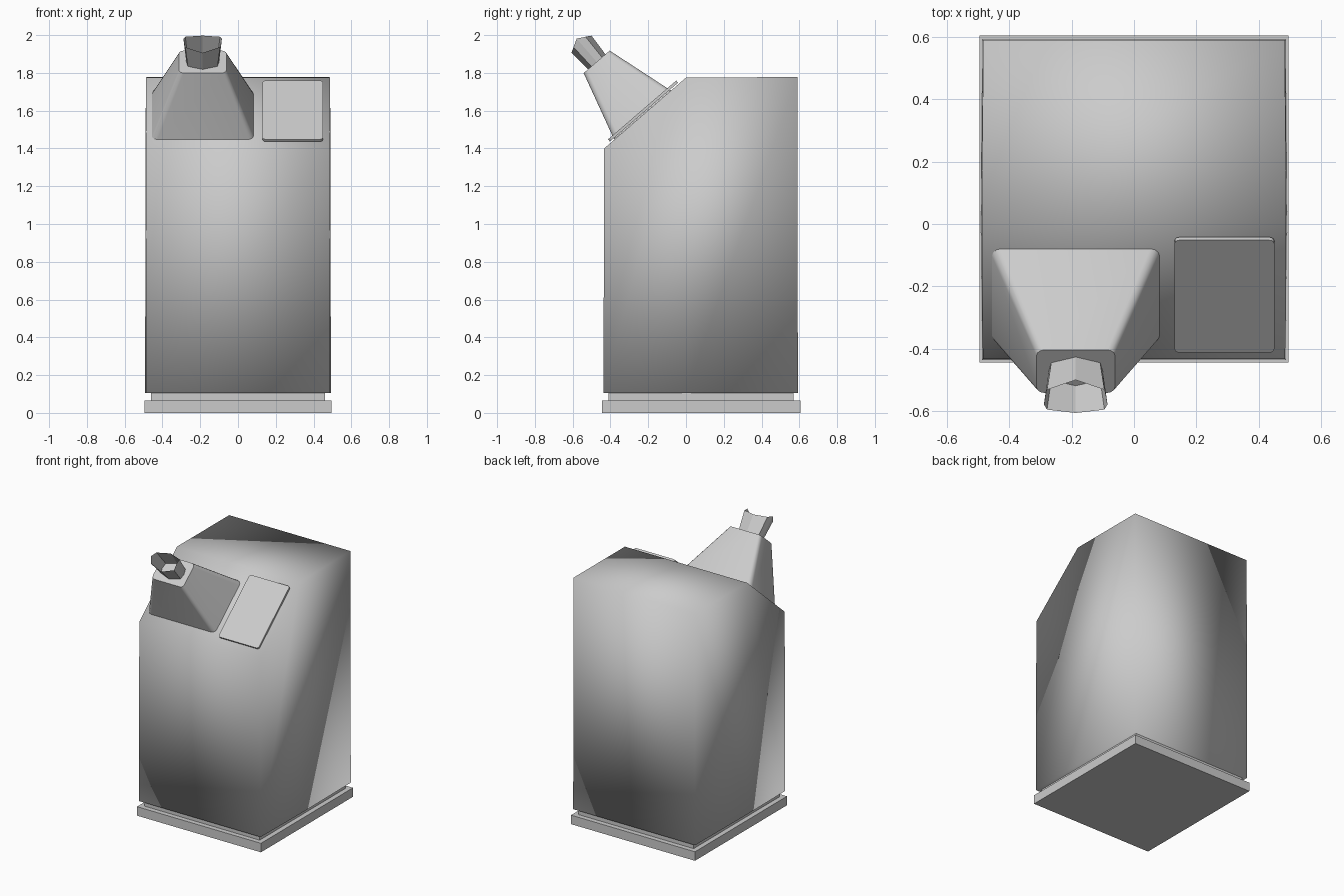
import bpy, bmesh, math
from mathutils import Matrix, Vector

if "Cube" in bpy.data.objects:
    bpy.data.objects.remove(bpy.data.objects["Cube"])

TILT = math.atan2(0.375, 0.435)          # slope of the front shoulder


def make(name, verts, faces, smooth=None):
    me = bpy.data.meshes.new(name)
    me.from_pydata([tuple(v) for v in verts], [], faces)
    bm = bmesh.new()
    bm.from_mesh(me)
    bmesh.ops.recalc_face_normals(bm, faces=bm.faces)
    bm.to_mesh(me)
    bm.free()
    ob = bpy.data.objects.new(name, me)
    bpy.context.collection.objects.link(ob)
    if smooth == "all":
        me.shade_smooth()
    elif smooth:
        bpy.ops.object.select_all(action='DESELECT')
        ob.select_set(True)
        bpy.context.view_layer.objects.active = ob
        bpy.ops.object.shade_smooth_by_angle(angle=math.radians(smooth))
    return ob


def loft(name, lower, upper, caps=(True, True), smooth=None, frame=Matrix()):
    n = len(lower)
    faces = [(i, (i + 1) % n, n + (i + 1) % n, n + i) for i in range(n)]
    if caps[0]:
        faces.append(tuple(reversed(range(n))))
    if caps[1]:
        faces.append(tuple(range(n, 2 * n)))
    return make(name, [frame @ Vector(p) for p in lower + upper], faces, smooth)


def rounded_rect(w, h, r, z, seg=3):
    pts = []
    for k, (sx, sy) in enumerate([(1, 1), (-1, 1), (-1, -1), (1, -1)]):
        for i in range(seg + 1):
            a = math.pi / 2 * (k + i / seg)
            pts.append((sx * (w / 2 - r) + r * math.cos(a),
                        sy * (h / 2 - r) + r * math.sin(a), z))
    return pts


def box(name, hx, y0, y1, z0, z1):
    ring = [(-hx, y0), (hx, y0), (hx, y1), (-hx, y1)]
    return loft(name, [(x, y, z0) for x, y in ring], [(x, y, z1) for x, y in ring])


def slope_frame(x, y):
    # local x = across, y = up the shoulder, z = out of the shoulder
    z = 1.775 + y * math.tan(TILT)
    return Matrix.Translation((x, y, z)) @ Matrix.Rotation(TILT, 4, 'X')


# Stepped base
box("base_slab", 0.495, -0.445, 0.605, 0, 0.065)
box("base_plinth", 0.46, -0.41, 0.57, 0.065, 0.106)

# Body with sloped shoulder, slightly bulged sides (y, z, half width)
prof = [(-0.437, 0.105, 0.487), (-0.433, 1.40, 0.485), (0, 1.775, 0.488),
        (0.59, 1.778, 0.484), (0.592, 0.105, 0.487), (0, 0.105, 0.492)]
verts = [(s * w, y, z) for s in (-1, 1) for y, z, w in prof]
faces = [(i, (i + 1) % 6, 6 + (i + 1) % 6, 6 + i) for i in range(4)]
faces += [(4, 5, 11, 10), (5, 0, 6, 11)]
faces += [tuple(o + i for i in q) for o in (0, 6) for q in ((0, 1, 2, 5), (5, 2, 3, 4))]
make("body", verts, faces, "all")

# Cover plate floating just off the shoulder
loft("cover_plate", rounded_rect(0.32, 0.476, 0.015, 0.007),
     rounded_rect(0.32, 0.476, 0.015, 0.022), smooth=40, frame=slope_frame(0.29, -0.218))

# Tapered spout
spout = slope_frame(-0.187, -0.23)
loft("spout", rounded_rect(0.538, 0.397, 0.03, 0),
     rounded_rect(0.252, 0.182, 0.025, 0.372), smooth=35, frame=spout)

# Open flared nozzle with a notched rim (x, y, height above the spout)
rim = [(0.102, 0, 0.162), (0.092, 0.042, 0.139), (0, 0.07, 0.123), (-0.092, 0.042, 0.139),
       (-0.102, 0, 0.162), (-0.092, -0.042, 0.139), (0, -0.07, 0.123), (0.092, -0.042, 0.139)]
loft("nozzle", [(x * 0.85, y * 0.87, 0.37) for x, y, h in rim],
     [(x, y, 0.372 + h) for x, y, h in rim], caps=(False, False), frame=spout)
